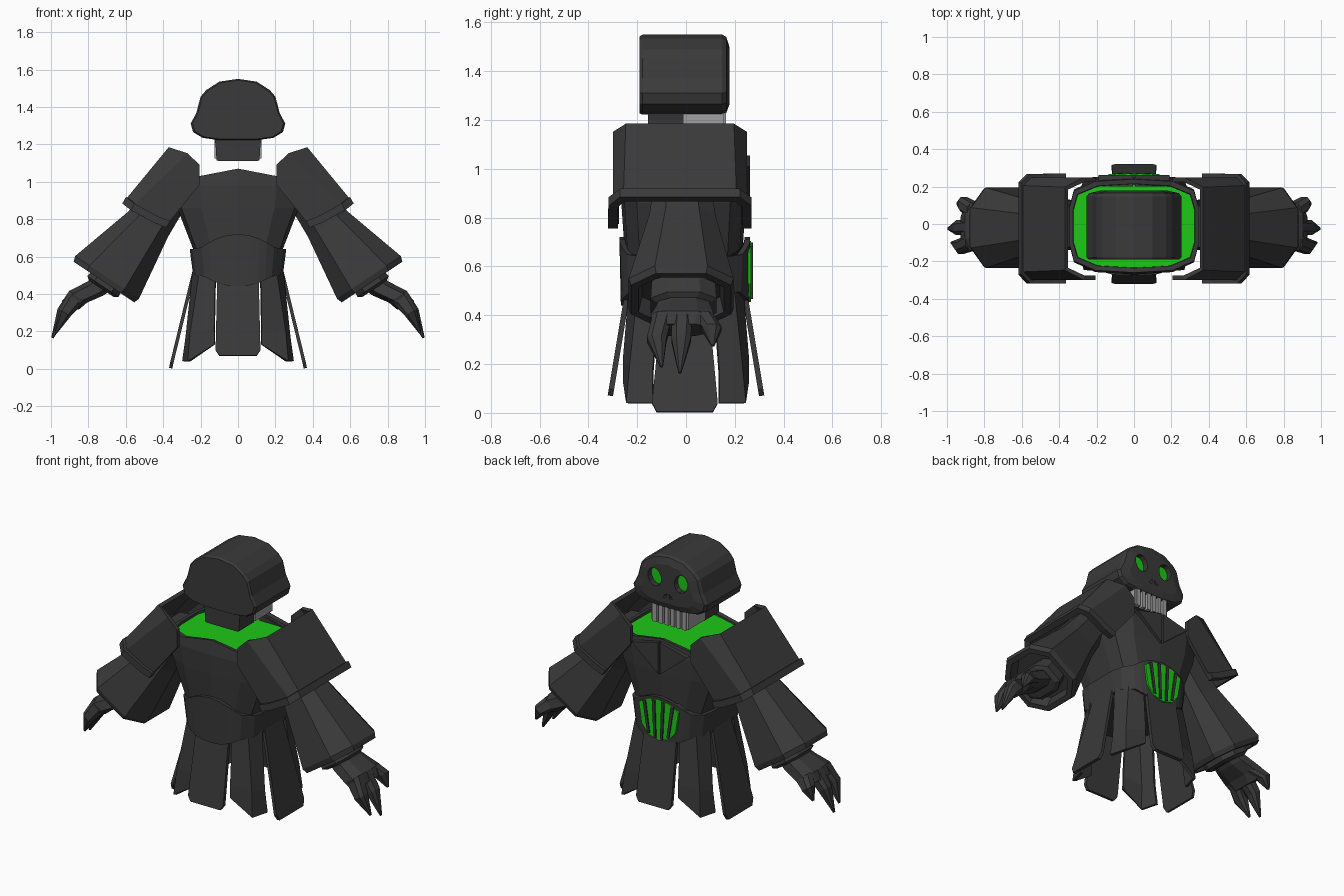
import bpy, bmesh, math
from mathutils import Vector

if "Cube" in bpy.data.objects:
    bpy.data.objects.remove(bpy.data.objects["Cube"])


def material(name, rgb):
    m = bpy.data.materials.new(name)
    m.diffuse_color = (*rgb, 1)
    m.use_nodes = True
    m.node_tree.nodes["Principled BSDF"].inputs["Base Color"].default_value = m.diffuse_color
    return m


DARK = material("dark_plate", (0.042, 0.042, 0.042))
GREEN = material("green_glow", (0.012, 0.58, 0.008))
BONE = material("pale_teeth", (0.35, 0.35, 0.35))


def loft(name, rows, mat=DARK, closed=True, caps=(True, True), solid=0, mirror=""):
    """Skin rows of points; open grids get thickness, mirror names axes."""
    n = len(rows[0])
    verts = [tuple(p) for r in rows for p in r]
    faces = []
    for i in range(len(rows) - 1):
        for j in range(n if closed else n - 1):
            k = (j + 1) % n
            faces.append((i * n + j, i * n + k, (i + 1) * n + k, (i + 1) * n + j))
    if closed and caps[0]:
        faces.append(tuple(range(n))[::-1])
    if closed and caps[1]:
        faces.append(tuple(range((len(rows) - 1) * n, len(rows) * n)))
    me = bpy.data.meshes.new(name)
    me.from_pydata(verts, [], faces)
    bm = bmesh.new()
    bm.from_mesh(me)
    bmesh.ops.recalc_face_normals(bm, faces=bm.faces)
    bm.to_mesh(me)
    bm.free()
    me.materials.append(mat)
    ob = bpy.data.objects.new(name, me)
    bpy.context.collection.objects.link(ob)
    if solid:
        s = ob.modifiers.new("thickness", 'SOLIDIFY')
        s.thickness, s.offset = solid, 0
    if mirror:
        m = ob.modifiers.new("mirror", 'MIRROR')
        m.use_axis = ("x" in mirror, "y" in mirror, False)
        m.use_mirror_merge = False
    return ob


def prism(name, pts, y0, y1, mat=DARK, mirror=""):
    return loft(name, [[(x, y, z) for x, z in pts] for y in (y0, y1)], mat, mirror=mirror)


def box(name, x0, x1, y0, y1, z0, z1, mat=DARK, mirror=""):
    return prism(name, [(x0, z0), (x1, z0), (x1, z1), (x0, z1)], y0, y1, mat, mirror)


OCT = [(1, .5), (.55, 1), (-.55, 1), (-1, .5), (-1, -.5), (-.55, -1), (.55, -1), (1, -.5)]
U = Vector((.832, 0, .556))     # across the arm
D = Vector((.556, 0, -.832))    # along the arm


def ring(c, hu, hy, u=U):
    return [Vector(c) + u * (hu * a) + Vector((0, hy * b, 0)) for a, b in OCT]


def around(half):
    """Complete a half outline (x >= 0, ends on x = 0) to a full loop."""
    return half + [(-x, y) for x, y in half[-2:0:-1]]


# torso with raised neckline and green inside
SEC = around([(0, 1), (.6, .95), (.93, .75), (1, .4), (1, -.4), (.93, -.75), (.6, -.95), (0, -1)])


def torso_ring(a, b, z, peak=0):
    return [(x * a, y * b - .01, z + peak * max(0, 1 - abs(x) / .6)) for x, y in SEC]


loft("torso", [torso_ring(.22, .235, .48), torso_ring(.24, .24, .64), torso_ring(.325, .255, .86),
               torso_ring(.345, .26, .98), torso_ring(.345, .25, 1.03, .04),
               torso_ring(.325, .225, 1.03, .035), torso_ring(.32, .22, 1.0)], caps=(True, False))
loft("green_collar_inside", [torso_ring(.335, .235, 1.0, .03), torso_ring(.335, .235, 1.015, .035)], GREEN)
prism("lapel", [(.006, 1.055), (.19, 1.01), (.006, .86)], .2, .262, mirror="x")

# waist belt, bulging up and down at front and back centre
q = [(0, 1), (.25, 1), (.45, .99), (.6, .95), (.75, .88), (.95, .66), (1, .4)]
WAIST = around(q + [(x, -y) for x, y in q[::-1]])


def belt_ring(a, b, z, bump):
    return [(x * a, y * b - .005, z + bump * max(0, 1 - (x / .8) ** 2)) for x, y in WAIST]


loft("waist_belt", [belt_ring(.225, .24, .50, -.06), belt_ring(.24, .262, .50, -.06),
                    belt_ring(.258, .268, .64, .08), belt_ring(.24, .245, .64, .08)])

# glowing belly window with ribs
win = around([(0, .705), (.07, .695), (.135, .66), (.115, .53), (.07, .475), (0, .455)])
prism("belly_window", win, .24, .267, GREEN)
for i in range(4):
    t, b = -.096 + .064 * i, -.066 + .044 * i
    zt, zb = .70 - 2 * t * t, .465 + 5 * b * b
    prism("belly_rib", [(t - .010, zt), (t + .010, zt), (b + .008, zb), (b - .008, zb)], .25, .274)

# coat tails: centre, side and corner flaps
loft("centre_flap", [[(-.11, .235, .52), (.11, .235, .52)], [(-.12, .305, .10), (.12, .305, .10)],
                     [(-.10, .31, .07), (.10, .31, .07)]], closed=False, solid=.022).modifiers
fl = bpy.data.objects["centre_flap"].modifiers.new("mirror", 'MIRROR')
fl.use_axis = (False, True, False)
loft("side_flap", [[(.235, -.09, .52), (.235, .085, .52)], [(.352, -.14, .04), (.352, .13, .04)],
                   [(.36, -.12, .003), (.36, .11, .003)]], closed=False, solid=.018, mirror="x")
loft("corner_flap", [[(.235, .11, .52), (.2, .19, .52), (.12, .225, .52)],
                     [(.272, .135, .17), (.25, .225, .19), (.125, .25, .22)],
                     [(.29, .135, .04), (.262, .24, .04), (.125, .25, .13)]],
     closed=False, solid=.018, mirror="xy")

# shoulder guards: three-sided shells with a thicker rim, open inward
YC = -.025
half_up = [(.262, .205, .985), (.262, .205, 1.09), (.262, .268, 1.15), (.215, .362, 1.178)]
half_lo = [(.262, .375, .775), (.262, .44, .80), (.262, .56, .865), (.225, .595, .895)]


def u_path(half, grow=0, dx=0, dz=0):
    p = [(x + dx, YC - h - grow, z + dz) for h, x, z in half]
    return p + [(x, 2 * YC - y, z) for x, y, z in p[::-1]]


loft("shoulder_guard", [u_path(half_up), u_path(half_lo)], closed=False, solid=.025, mirror="x")
loft("shoulder_rim", [u_path(half_lo, .012, -.012, .015), u_path(half_lo, .012, .008, -.02)],
     closed=False, solid=.04, mirror="x")

# flared sleeves with a hollow cuff
end = Vector((.711, -.02, .472))
loft("sleeve", [ring((.34, -.015, .96), .10, .11), ring((.478, -.015, .775), .125, .135),
                ring(end - D * .02, .205, .215), ring(end + D * .01, .195, .205),
                ring(end + D * .01, .165, .175), ring(end - D * .06, .15, .16)], mirror="x")

# hands: wrist cuff, palm and claws
wrist = Vector((.705, -.01, .465))
loft("wrist_cuff", [ring(wrist - D * .06, .09, .13), ring(wrist + D * .03, .10, .135),
                    ring(wrist + D * .045, .08, .11)], mirror="x")
loft("palm", [ring((.70, -.01, .47), .055, .09), ring((.77, -.01, .425), .06, .11),
              ring((.855, -.015, .385), .057, .13), ring((.89, -.02, .34), .045, .11)], mirror="x")
for base, mid, tip in [((.86, -.095, .39), (.925, -.12, .30), (.975, -.10, .19)),
                       ((.86, -.015, .39), (.935, -.02, .30), (.993, -.025, .165)),
                       ((.85, .07, .39), (.91, .105, .345), (.945, .11, .275))]:
    loft("claw", [ring(base, .05, .042), ring(mid, .036, .04), ring(tip, .006, .006)], mirror="x")

# skull-like helmet head
outline = around([(0, 1.55), (.1, 1.535), (.17, 1.49), (.2, 1.455), (.222, 1.37), (.253, 1.31),
                  (.24, 1.265), (.19, 1.235), (.10, 1.222), (0, 1.222)])


def head_ring(y, s):
    return [(x * s, y, 1.37 + (z - 1.37) * s) for x, z in outline]


head = loft("head", [head_ring(-.19, .96), head_ring(-.178, 1), head_ring(.148, 1),
                     head_ring(.165, .95), head_ring(.178, .72)])

# eye sockets and nose holes cut in, green eyes set back inside
cutters = []
for s in (1, -1):
    def oval(rx, rz):
        out = []
        for i in range(12):
            a = math.tau * i / 12
            x, z = rx * math.cos(a), rz * math.sin(a)
            out.append((s * (.09 + x * .97 + z * .22), 1.405 + z * .97 - x * .22))
        return out
    cutters.append(prism("eye_cutter", oval(.045, .056), .12, .3))
    cutters.append(prism("nose_cutter", [(s * .008, 1.325), (s * .034, 1.295), (s * .012, 1.295)], .14, .3))
    prism("eye", oval(.044, .055), .11, .145, GREEN)
for c in cutters:
    c.hide_render = True
    m = head.modifiers.new("cut", 'BOOLEAN')
    m.operation, m.solver, m.object = 'DIFFERENCE', 'EXACT', c
dg = bpy.context.evaluated_depsgraph_get()
cut_mesh = bpy.data.meshes.new_from_object(head.evaluated_get(dg))
head.modifiers.clear()
head.data = cut_mesh
for c in cutters:
    bpy.data.objects.remove(c)

# jaw behind, teeth along the sides and front
prism("jaw", [(-.13, 1.24), (-.12, 1.2), (-.115, 1.115), (-.10, 1.11), (.10, 1.11),
              (.115, 1.115), (.12, 1.2), (.13, 1.24)], -.155, -.01)
box("mouth_inside", -.105, .105, -.02, .14, 1.13, 1.23)
box("side_teeth", .105, .125, -.01, .155, 1.125, 1.235, BONE, mirror="x")
for i in range(6):
    x = -.1 + .04 * i
    box("front_tooth", x - .013, x + .013, .135, .163, 1.12, 1.24, BONE)
